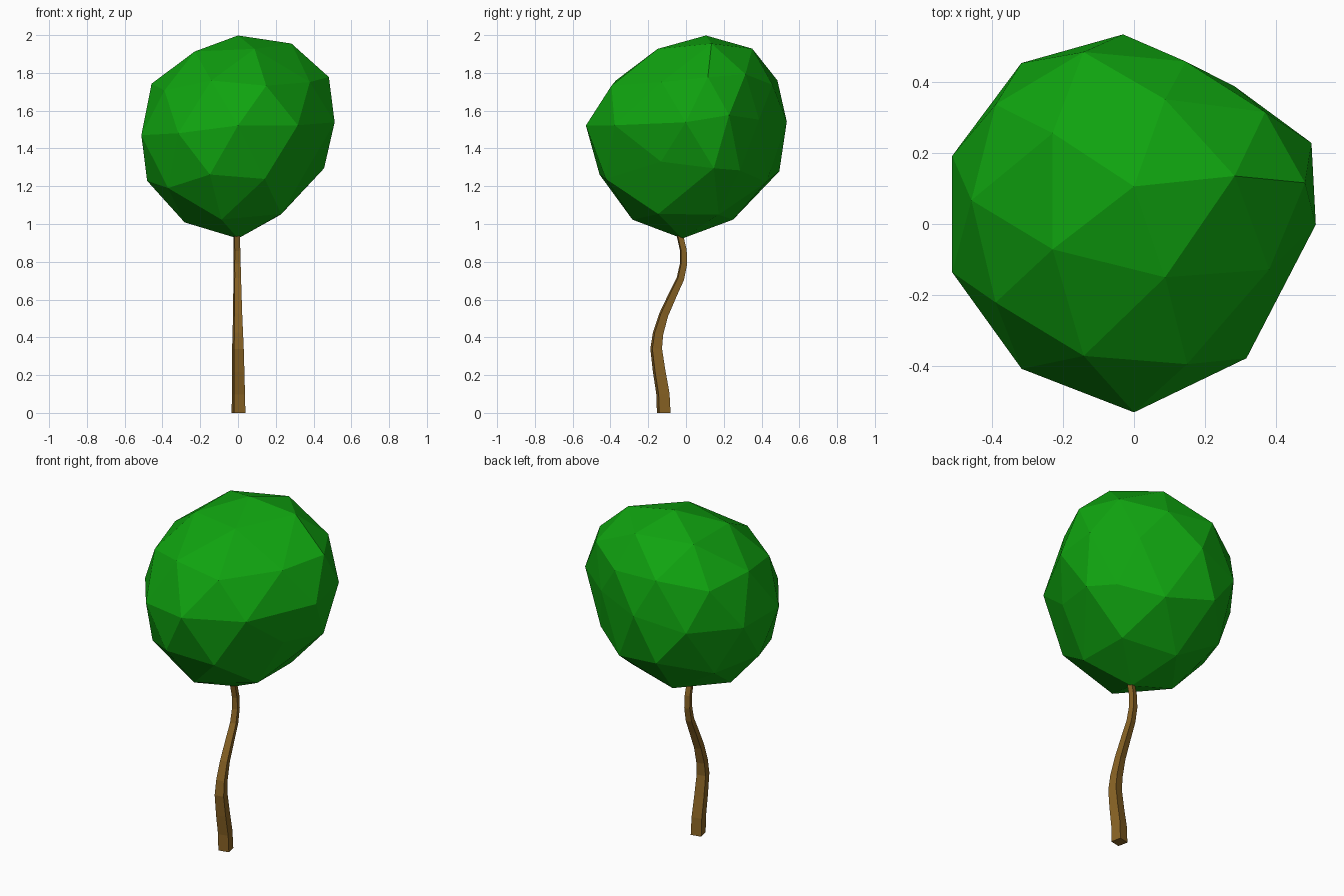
import bpy, bmesh, math
from mathutils import Vector

if "Cube" in bpy.data.objects:
    bpy.data.objects.remove(bpy.data.objects["Cube"])


def material(name, rgb):
    m = bpy.data.materials.new(name)
    m.diffuse_color = (*rgb, 1)
    m.use_nodes = True
    m.node_tree.nodes["Principled BSDF"].inputs["Base Color"].default_value = m.diffuse_color
    return m


def add_object(name, bm, mat):
    bmesh.ops.recalc_face_normals(bm, faces=bm.faces)
    mesh = bpy.data.meshes.new(name)
    bm.to_mesh(mesh)
    bm.free()
    mesh.materials.append(mat)
    obj = bpy.data.objects.new(name, mesh)
    bpy.context.collection.objects.link(obj)
    return obj


def falloff(point, centre, radius):
    return math.exp(-((point - Vector(centre)).length / radius) ** 2)


leaf_green = material("leaf green", (0.005, 0.37, 0.005))
bark_brown = material("bark brown", (0.25, 0.125, 0.018))

# Crown: low-poly ball leaning back, with its lower right side pushed back and up
R, CZ = 0.53, 1.465
# Small local dents and bumps: (place on the ball, offset)
dents = [
    ((0, 0.53, 0), (-0.03, -0.01, 0.04)),
    ((0, -0.53, 0), (0, -0.015, 0.02)),
    ((0.31, 0.43, 0), (-0.03, -0.08, 0.03)),
    ((0.50, 0.16, 0), (-0.01, -0.06, -0.01)),
    ((0.50, -0.16, 0), (0, 0.03, -0.05)),
    ((0.36, -0.26, 0.28), (0.01, 0.05, -0.04)),
    ((0.36, 0.26, 0.28), (0, -0.03, 0)),
    ((0.28, 0, 0.45), (0, 0.035, 0.02)),
    ((0.09, -0.26, 0.45), (0, 0.025, 0)),
    ((0.15, 0.45, 0.24), (0, -0.04, 0)),
    ((0.45, 0, -0.28), (0, 0.04, -0.01)),
    ((0.38, -0.28, -0.24), (0, 0.08, 0.02)),
    ((0.38, 0.28, -0.24), (-0.03, -0.05, -0.03)),
    ((-0.15, 0.45, -0.24), (0, 0.05, 0.03)),
    ((0, -0.46, -0.26), (0, 0, 0.03)),
    ((0, 0, -0.53), (0, 0, -0.02)),
]
bm = bmesh.new()
bmesh.ops.create_icosphere(bm, subdivisions=2, radius=R)
for v in bm.verts:
    p = v.co.copy()
    t = p.z / R
    w = falloff(p, (0.5, 0, -0.11), 0.4)
    left = min(p.x, 0)
    move = Vector((0.015 * p.x,
                   0.01 - 0.035 * left + 0.065 * t + 0.025 * t * t + 0.15 * w,
                   CZ + 0.05 * left + 0.03 * (1 - t * t) + 0.12 * w))
    for place, offset in dents:
        move += falloff(p, place, 0.17) * Vector(offset)
    v.co = p + move
add_object("crown", bm, leaf_green)

# Trunk: tapered square tube along a wavy path (y, z, width)
path = [(-0.118, 0, 0.061), (-0.122, 0.10, 0.059), (-0.142, 0.22, 0.056),
        (-0.158, 0.34, 0.052), (-0.148, 0.42, 0.047), (-0.118, 0.52, 0.041),
        (-0.068, 0.63, 0.037), (-0.030, 0.71, 0.034), (-0.013, 0.79, 0.032),
        (-0.014, 0.86, 0.030), (-0.030, 0.93, 0.029), (-0.038, 0.96, 0.028)]
turn = math.radians(12)
bm = bmesh.new()
rings = []
for i, (y, z, width) in enumerate(path):
    a, b = path[max(i - 1, 0)], path[min(i + 1, len(path) - 1)]
    lean = math.atan2(b[0] - a[0], b[1] - a[1]) if i else 0
    r = width / math.sqrt(2)
    ring = []
    for k in range(4):
        ang = turn + math.pi / 4 + k * math.pi / 2
        dx, dy = r * math.cos(ang), r * math.sin(ang)
        ring.append(bm.verts.new((dx + 0.003 - 0.01 * z, y + dy * math.cos(lean),
                                  z - dy * math.sin(lean))))
    rings.append(ring)
for lo, hi in zip(rings, rings[1:]):
    for k in range(4):
        bm.faces.new((lo[k], lo[(k + 1) % 4], hi[(k + 1) % 4], hi[k]))
bm.faces.new(rings[0][::-1])
bm.faces.new(rings[-1])
add_object("trunk", bm, bark_brown)
